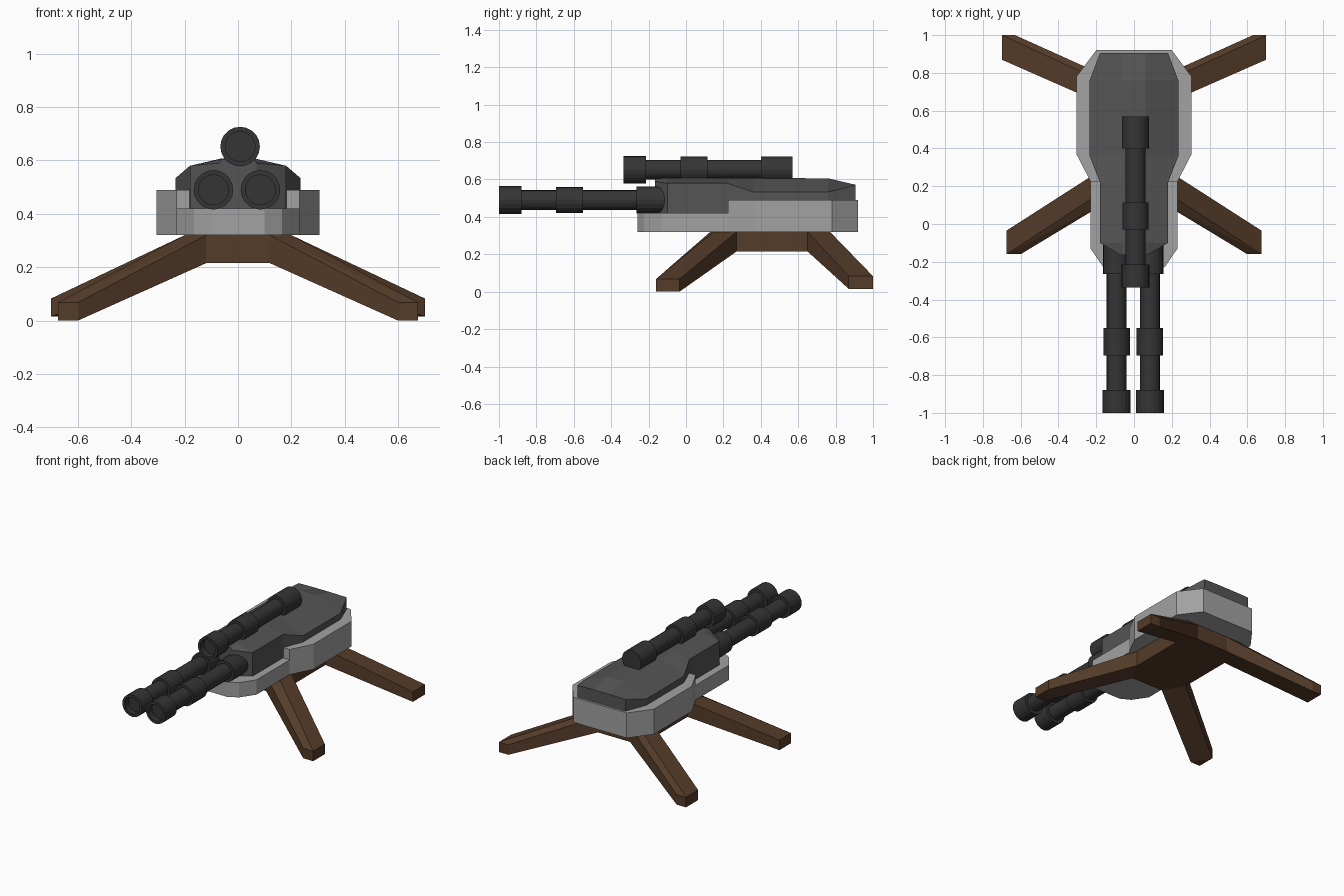
import bpy, bmesh, math
from mathutils import Vector

if "Cube" in bpy.data.objects:
    bpy.data.objects.remove(bpy.data.objects["Cube"])


def material(name, rgb):
    m = bpy.data.materials.new(name)
    m.diffuse_color = (*rgb, 1)
    m.use_nodes = True
    m.node_tree.nodes["Principled BSDF"].inputs["Base Color"].default_value = m.diffuse_color
    return m


LIGHT = material("light_grey", (0.36, 0.36, 0.36))
DARK = material("dark_grey", (0.09, 0.09, 0.09))
BLACK = material("gunmetal", (0.035, 0.035, 0.035))
WOOD = material("brown", (0.09, 0.045, 0.022))


def finish(bm, name, mat):
    bmesh.ops.recalc_face_normals(bm, faces=bm.faces)
    me = bpy.data.meshes.new(name)
    bm.to_mesh(me)
    bm.free()
    me.materials.append(mat)
    ob = bpy.data.objects.new(name, me)
    bpy.context.collection.objects.link(ob)
    return ob


def loft(name, rings, mat, caps=True):
    bm = bmesh.new()
    vs = [[bm.verts.new(p) for p in r] for r in rings]
    n = len(rings[0])
    for a, b in zip(vs, vs[1:]):
        for i in range(n):
            j = (i + 1) % n
            bm.faces.new((a[i], a[j], b[j], b[i]))
    if caps:
        bm.faces.new(vs[0])
        bm.faces.new(vs[-1])
    return finish(bm, name, mat)


def slab(name, half, z0, z1, mat):
    # half outline (x, y) from front to back, mirrored in x
    outline = half + [(-x, y) for x, y in reversed(half)]
    return loft(name, [[(x, y, z) for x, y in outline] for z in (z0, z1)], mat)


def hull(name, points, mat):
    bm = bmesh.new()
    for p in points:
        bm.verts.new(p)
    res = bmesh.ops.convex_hull(bm, input=bm.verts)
    junk = [v for v in set(res["geom_interior"] + res["geom_unused"])
            if isinstance(v, bmesh.types.BMVert)]
    bmesh.ops.delete(bm, geom=junk, context='VERTS')
    bmesh.ops.dissolve_limit(bm, angle_limit=0.02, verts=bm.verts, edges=bm.edges)
    return finish(bm, name, mat)


# Light base: low nose and taller rear tray
slab("base_front", [(0.10, -0.26), (0.165, -0.225), (0.23, -0.13), (0.23, 0.225)], 0.32, 0.42, LIGHT)
slab("base_rear", [(0.23, 0.225), (0.305, 0.37), (0.305, 0.78), (0.20, 0.92)], 0.32, 0.49, LIGHT)

# Dark upper housing: (y, half width, shoulder z, top z)
stations = [(-0.165, 0.07, 0.59, 0.605), (-0.10, 0.18, 0.58, 0.608), (0.22, 0.18, 0.58, 0.608),
            (0.36, 0.235, 0.533, 0.608), (0.76, 0.235, 0.533, 0.606), (0.905, 0.18, 0.57, 0.572)]
rings = []
for y, w, ze, zt in stations:
    half = [(w, 0.40), (w, ze), (0.06, zt)]
    rings.append([(x, y, z) for x, z in half] + [(-x, y, z) for x, z in reversed(half)])
loft("housing", rings, DARK)


# Barrels: one turned profile (distance from muzzle, radius)
def barrel(name, x, y, z, sides=20):
    prof = [(0.04, 0.056), (0, 0.056), (0, 0.074), (0.12, 0.074), (0.12, 0.053), (0.305, 0.053),
            (0.305, 0.07), (0.45, 0.07), (0.45, 0.053), (0.735, 0.053), (0.735, 0.072), (0.905, 0.072)]
    step = 2 * math.pi / sides
    return loft(name, [[(x + r * math.cos(i * step), y + d, z + r * math.sin(i * step))
                        for i in range(sides)] for d, r in prof], BLACK)


barrel("left_barrel", -0.092, -1.0, 0.49)
barrel("right_barrel", 0.084, -1.0, 0.49)
barrel("top_barrel", 0.008, -0.335, 0.652)

# Legs: three corner strands (A, B, C) from an angled foot up to the hub
front_foot = [(0.60, -0.16), (0.675, -0.16), (0.675, -0.035)]
front_root = [(0.12, 0.13), (0.20, 0.15), (0.20, 0.27)]
rear_foot = [(0.63, 1.0), (0.70, 1.0), (0.70, 0.87)]
rear_root = [(0.12, 0.77), (0.20, 0.77), (0.20, 0.65)]
hub = []
for label, foot, root, z0 in (("front", front_foot, front_root, 0.0), ("rear", rear_foot, rear_root, 0.015)):
    for side, s in (("left", -1), ("right", 1)):
        pts = [(s * x, y, z) for x, y in foot for z in (z0, z0 + 0.068)]
        pts += [(s * x, y, 0.32) for x, y in root]
        pts += [(s * root[i][0], root[i][1], 0.215) for i in (0, 2)]
        hull(f"{label}_{side}_leg", pts, WOOD)
        hub += [(s * root[i][0], root[i][1], z) for i in (0, 2) for z in (0.215, 0.32)]

# Hub joining the legs under the base
hull("leg_hub", hub, WOOD)
